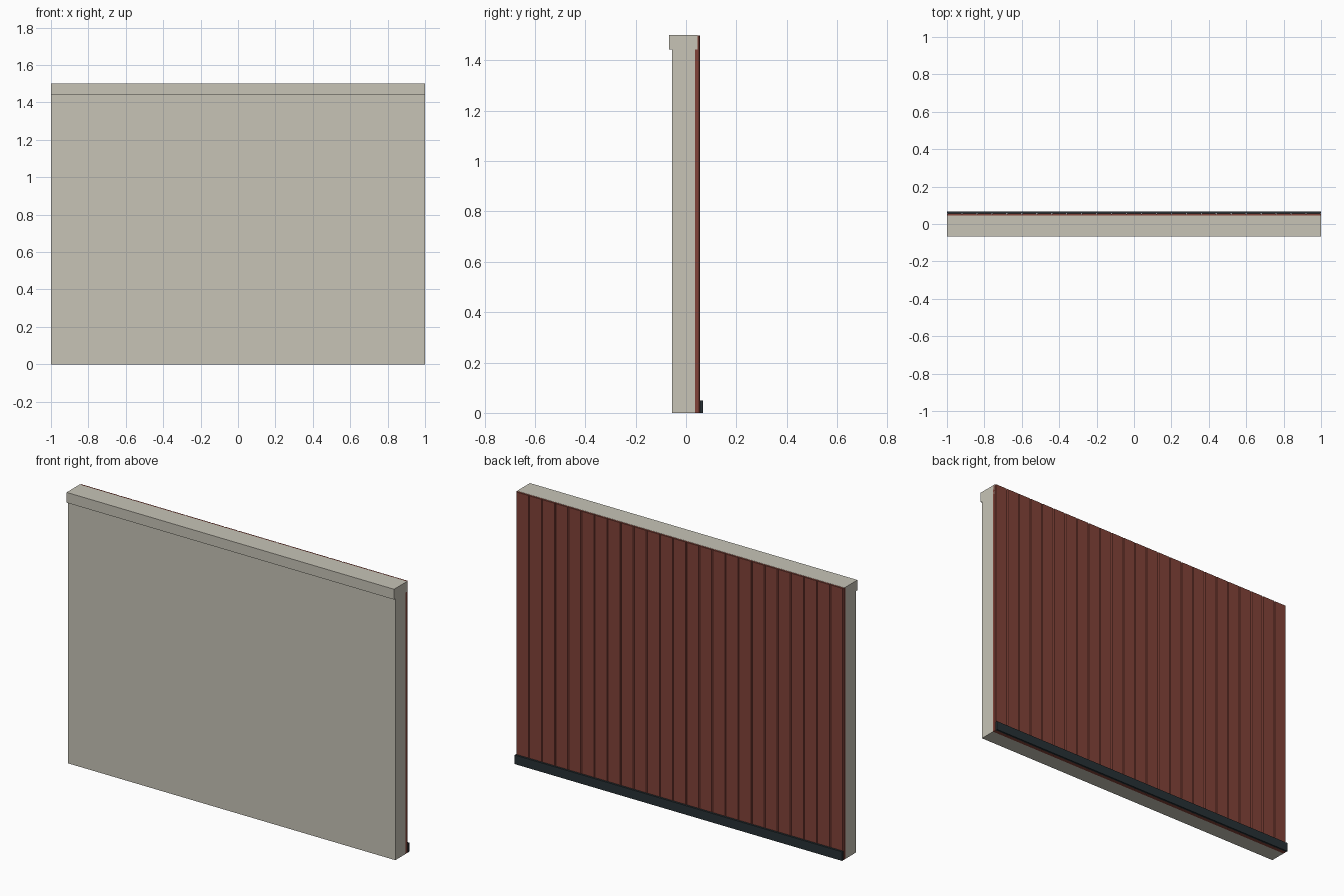
import bpy, bmesh

if "Cube" in bpy.data.objects:
    bpy.data.objects.remove(bpy.data.objects["Cube"])

LENGTH, HEIGHT = 2.0, 1.5
PLANKS = 25


def material(name, rgb):
    m = bpy.data.materials.new(name)
    m.diffuse_color = (*rgb, 1)
    m.use_nodes = True
    m.node_tree.nodes["Principled BSDF"].inputs["Base Color"].default_value = m.diffuse_color
    return m


cream = material("cream_plaster", (0.57, 0.55, 0.47))
red = material("red_cladding", (0.22, 0.055, 0.04))
dark = material("dark_trim", (0.02, 0.03, 0.035))


def prism(bm, profile, direction):
    """Extrude a closed profile of 3D points along a vector."""
    face = bm.faces.new([bm.verts.new(p) for p in profile])
    ext = bmesh.ops.extrude_face_region(bm, geom=[face])
    verts = [g for g in ext["geom"] if isinstance(g, bmesh.types.BMVert)]
    bmesh.ops.translate(bm, verts=verts, vec=direction)


def finish(bm, name, mat):
    bmesh.ops.recalc_face_normals(bm, faces=bm.faces)
    mesh = bpy.data.meshes.new(name)
    bm.to_mesh(mesh)
    bm.free()
    mesh.materials.append(mat)
    bpy.context.collection.objects.link(bpy.data.objects.new(name, mesh))


def rail(name, yz, mat):
    """Full-length part from a (y, z) cross-section."""
    bm = bmesh.new()
    prism(bm, [(-LENGTH / 2, y, z) for y, z in yz], (LENGTH, 0, 0))
    finish(bm, name, mat)


# Plastered wall body
rail("wall_panel", [(-0.056, 0), (0.035, 0), (0.035, 1.443), (-0.056, 1.443)], cream)

# Coping along the top, overhanging the front
rail("top_cap", [(-0.067, 1.443), (0.046, 1.443), (0.046, HEIGHT), (-0.067, HEIGHT)], cream)

# Vertical boards on the back, chamfered to form V grooves
bm = bmesh.new()
w = LENGTH / PLANKS
back, edge, front, c = 0.035, 0.051, 0.056, 0.004
for i in range(PLANKS):
    x0 = -LENGTH / 2 + i * w
    x1 = x0 + w
    prism(bm, [(x0, back, 0), (x1, back, 0), (x1, edge, 0), (x1 - c, front, 0),
               (x0 + c, front, 0), (x0, edge, 0)], (0, 0, HEIGHT - 0.001))
finish(bm, "cladding_boards", red)

# Dark skirting strip at the foot of the boards
rail("skirting", [(0.055, 0), (0.067, 0), (0.067, 0.05), (0.055, 0.05)], dark)
